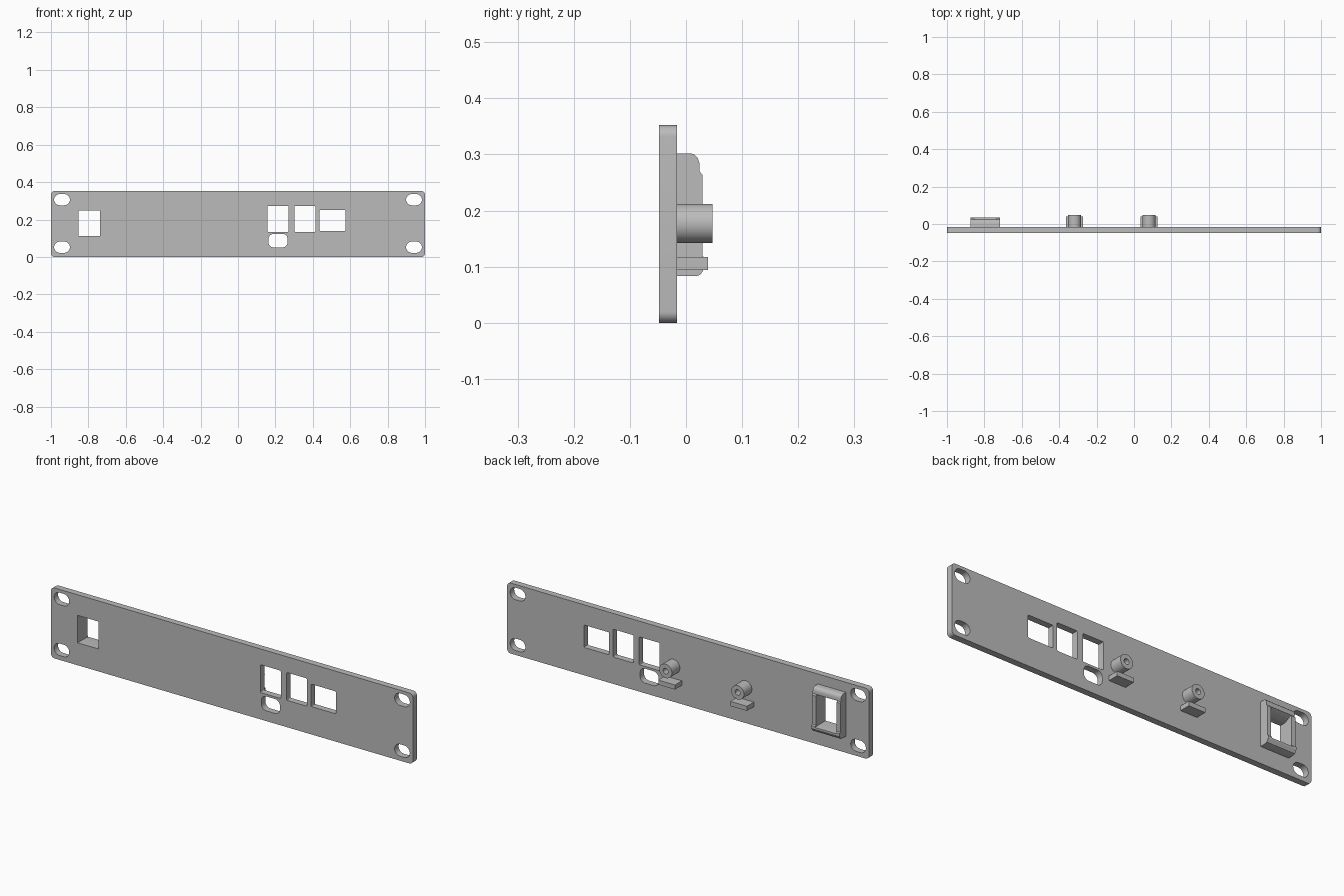
import bpy, bmesh, math

cube = bpy.data.objects.get("Cube")
if cube:
    bpy.data.objects.remove(cube, do_unlink=True)

grey = bpy.data.materials.new("plain grey")
grey.use_nodes = True
grey.diffuse_color = (0.5, 0.5, 0.5, 1)
grey.node_tree.nodes["Principled BSDF"].inputs["Base Color"].default_value = (0.5, 0.5, 0.5, 1)

FRONT, BACK = -0.048, -0.016
EMBED = BACK - 0.006


def rounded(x0, x1, z0, z1, r=0.0, steps=8):
    """Outline of a rectangle with rounded corners."""
    if r == 0:
        return [(x0, z0), (x1, z0), (x1, z1), (x0, z1)]
    pts = []
    centres = [(x1 - r, z1 - r), (x0 + r, z1 - r), (x0 + r, z0 + r), (x1 - r, z0 + r)]
    for q, (cx, cz) in enumerate(centres):
        for i in range(steps + 1):
            a = math.pi / 2 * (q + i / steps)
            pts.append((cx + r * math.cos(a), cz + r * math.sin(a)))
    return pts


def circle(cx, cz, r, n=32):
    return [(cx + r * math.cos(2 * math.pi * i / n), cz + r * math.sin(2 * math.pi * i / n))
            for i in range(n)]


def prism(name, outline, lo, hi, axis="y"):
    """Extrude an (x, z) outline along y, or a (y, z) outline along x."""
    bm = bmesh.new()
    def place(p, t):
        return (p[0], t, p[1]) if axis == "y" else (t, p[0], p[1])
    face = bm.faces.new([bm.verts.new(place(p, lo)) for p in outline])
    ext = bmesh.ops.extrude_face_region(bm, geom=[face])["geom"]
    moved = [v for v in ext if isinstance(v, bmesh.types.BMVert)]
    shift = (0, hi - lo, 0) if axis == "y" else (hi - lo, 0, 0)
    bmesh.ops.translate(bm, verts=moved, vec=shift)
    bmesh.ops.remove_doubles(bm, verts=bm.verts[:], dist=0.0001)
    bmesh.ops.recalc_face_normals(bm, faces=bm.faces[:])
    mesh = bpy.data.meshes.new(name)
    bm.to_mesh(mesh)
    bm.free()
    mesh.materials.append(grey)
    obj = bpy.data.objects.new(name, mesh)
    bpy.context.collection.objects.link(obj)
    return obj


def activate(obj):
    bpy.ops.object.select_all(action="DESELECT")
    obj.select_set(True)
    bpy.context.view_layer.objects.active = obj


def cut(obj, cutter, keep=False):
    cutter.hide_render = True
    mod = obj.modifiers.new("cut", "BOOLEAN")
    mod.operation, mod.solver, mod.object = "DIFFERENCE", "EXACT", cutter
    activate(obj)
    bpy.ops.object.modifier_apply(modifier=mod.name)
    if not keep:
        bpy.data.objects.remove(cutter, do_unlink=True)


# Face plate
plate = prism("face_plate", rounded(-1, 1, 0, 0.352, 0.02), FRONT, BACK)
parts = [plate]

# Mounting slots and equipment windows
openings = [rounded(sx * 0.941 - 0.042, sx * 0.941 + 0.042, z - 0.03, z + 0.03, 0.0299)
            for sx in (-1, 1) for z in (0.052, 0.306)]
openings += [rounded(0.157, 0.27, 0.134, 0.273, 0.005, 3),
             rounded(0.302, 0.414, 0.134, 0.273, 0.005, 3),
             rounded(0.436, 0.575, 0.139, 0.251, 0.005, 3),
             rounded(0.163, 0.265, 0.051, 0.123, 0.027)]
for outline in openings:
    cut(plate, prism("opening_cutter", outline, -0.1, 0.1))

# Jack socket housing with rounded top and bottom lips
housing_side = [(EMBED, 0.302), (0.008, 0.302), (0.015, 0.300), (0.021, 0.294),
                (0.024, 0.284), (0.024, 0.270), (0.029, 0.264), (0.029, 0.119),
                (0.036, 0.115), (0.036, 0.102), (0.031, 0.094), (0.026, 0.086),
                (0.019, 0.083), (EMBED, 0.083)]
housing = prism("jack_housing", housing_side, -0.873, -0.717, "x")
socket_side = [(-0.1, 0.112), (0.01, 0.112), (0.06, 0.108),
               (0.06, 0.288), (-0.016, 0.249), (-0.1, 0.249)]
socket = prism("socket_cutter", socket_side, -0.853, -0.738, "x")
cut(plate, socket, keep=True)
cut(housing, socket)
parts.append(housing)

# Rear screw bosses, each with a small support shelf below
for side, x in (("right", -0.318), ("left", 0.08)):
    boss = prism(side + "_screw_boss", circle(x, 0.177, 0.035), EMBED, 0.047)
    cut(boss, prism("hole_cutter", circle(x, 0.177, 0.014, 24), BACK, 0.1))
    shelf = prism(side + "_support_shelf", rounded(x - 0.046, x + 0.046, 0.094, 0.117),
                  EMBED, 0.039)
    parts += [boss, shelf]

for part in parts:
    activate(part)
    bpy.ops.object.shade_smooth_by_angle(angle=math.radians(30))
